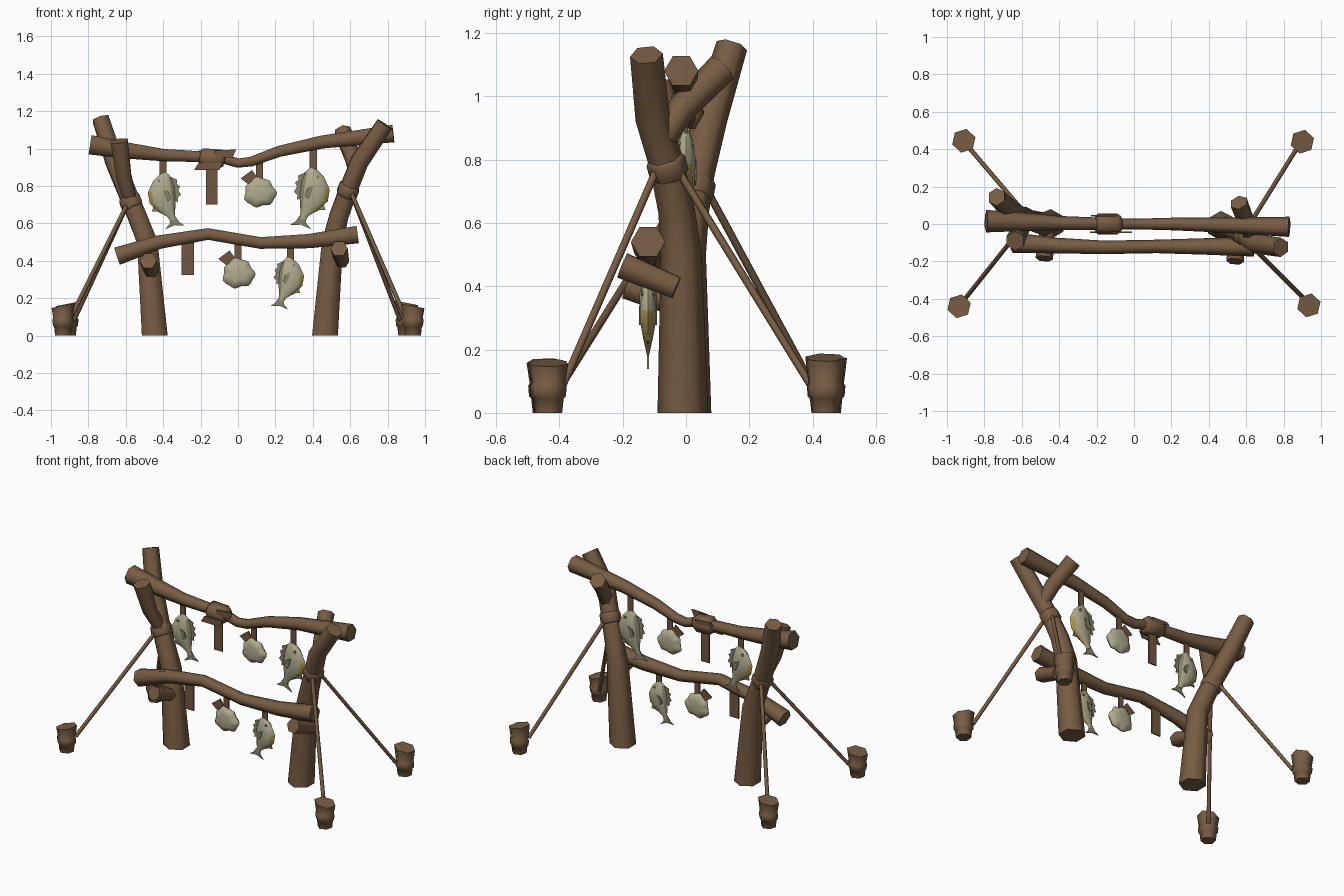
import bpy, bmesh, math
from mathutils import Vector as V

if "Cube" in bpy.data.objects:
    bpy.data.objects.remove(bpy.data.objects["Cube"])


def mat(name, r, g, b):
    m = bpy.data.materials.new(name)
    m.diffuse_color = (r, g, b, 1)
    m.use_nodes = True
    m.node_tree.nodes["Principled BSDF"].inputs["Base Color"].default_value = m.diffuse_color
    return m


WOOD = mat("brown wood", .185, .108, .057)
STRAP = mat("strap brown", .165, .095, .05)
PALE = mat("pale flesh", .44, .41, .27)
GREY = mat("olive grey scale", .24, .23, .14)
GOLD = mat("yellow belly", .40, .29, .07)


def finish(bm, name, mats, smooth=65):
    bmesh.ops.recalc_face_normals(bm, faces=bm.faces)
    me = bpy.data.meshes.new(name)
    bm.to_mesh(me)
    bm.free()
    for m in mats:
        me.materials.append(m)
    ob = bpy.data.objects.new(name, me)
    bpy.context.collection.objects.link(ob)
    if smooth:
        bpy.context.view_layer.objects.active = ob
        ob.select_set(True)
        bpy.ops.object.shade_smooth_by_angle(angle=math.radians(smooth))
        ob.select_set(False)
    return ob


def loft(bm, rings):
    # skin closed rings and cap both ends
    vs = [[bm.verts.new(p) for p in r] for r in rings]
    n = len(vs[0])
    faces = []
    for a, b in zip(vs, vs[1:]):
        for i in range(n):
            j = (i + 1) % n
            faces.append(bm.faces.new((a[i], a[j], b[j], b[i])))
    bm.faces.new(vs[0])
    bm.faces.new(vs[-1])
    return faces


def tube(name, pts, ref=(0, 0, 1), sides=6, material=WOOD, ground=False):
    # pts: (x, y, z, radius)
    P = [V(p[:3]) for p in pts]
    rings = []
    for i, p in enumerate(P):
        d = (P[min(i + 1, len(P) - 1)] - P[max(i - 1, 0)]).normalized()
        u = d.cross(V(ref)).normalized()
        w = d.cross(u)
        ring = []
        for k in range(sides):
            a = 2 * math.pi * k / sides
            q = p + (u * math.cos(a) + w * math.sin(a)) * pts[i][3]
            if ground and i == 0:
                q.z = 0
            ring.append(q)
        rings.append(ring)
    bm = bmesh.new()
    loft(bm, rings)
    return finish(bm, name, [material])


def plate(name, outline, y, t=.008, material=STRAP):
    # flat piece in the xz plane
    bm = bmesh.new()
    loft(bm, [[(x, y + s * t / 2, z) for x, z in outline] for s in (-1, 1)])
    return finish(bm, name, [material], 0)


def strap(name, x, z0, z1, w, y):
    plate(name, [(x - w, z0), (x + w, z0), (x + w, z1), (x - w, z1)], y)


# Forked posts
X = (1, 0, 0)
tube("left_post", [(-.445, 0, 0, .08), (-.485, 0, .5, .063), (-.54, .015, .64, .058),
                   (-.59, .035, .76, .056), (-.66, .075, .93, .056), (-.735, .145, 1.16, .05)], X, ground=True)
tube("right_post", [(.465, -.01, 0, .08), (.505, -.015, .5, .065), (.54, -.03, .64, .058),
                    (.59, -.06, .78, .055), (.65, -.105, .93, .055), (.785, -.125, 1.13, .052)], X, ground=True)
tube("left_fork", [(-.575, .02, .72, .04), (-.61, -.04, .85, .046), (-.635, -.09, 1.04, .053)], X)
tube("right_fork", [(.63, -.07, .87, .04), (.61, -.015, .96, .046), (.56, .115, 1.09, .05)], X)

# Rope bindings on posts
tube("left_binding", [(-.56, .02, .68, .06), (-.565, .022, .69, .065), (-.58, .03, .73, .065), (-.584, .032, .74, .06)], X)
tube("right_binding", [(.575, -.05, .745, .056), (.58, -.053, .755, .063), (.596, -.064, .795, .063), (.6, -.067, .805, .056)], X)

# Beams
tube("top_beam", [(-.79, .015, 1.02, .06), (-.6, .012, .99, .05), (-.4, .005, .965, .038), (-.1, 0, .952, .031),
                  (0, 0, .922, .029), (.07, 0, .93, .03), (.22, 0, .985, .034), (.45, -.005, 1.035, .04), (.83, -.015, 1.08, .054)])
tube("lower_beam", [(-.645, -.1, .425, .055), (-.42, -.115, .5, .042), (-.16, -.125, .543, .036),
                    (.12, -.12, .495, .036), (.38, -.12, .505, .044), (.64, -.12, .54, .054)])

# Pegs carrying the lower beam
tube("left_peg", [(-.46, .0, .33, .04), (-.48, -.185, .4, .047)])
tube("right_peg", [(.555, -.03, .395, .04), (.54, -.2, .465, .047)])

# Stakes and guy ropes
for side, depth, x, y, top in (("left", "back", -.91, .445, .17), ("right", "back", .9, .44, .175),
                               ("left", "front", -.935, -.44, .16), ("right", "front", .935, -.435, .158)):
    s = 1 if x > 0 else -1
    f = 1 if y > 0 else -1
    bm = bmesh.new()
    rings = []
    for z, r in ((0, .045), (.045, .05), (.052, .057), (.085, .06), (.093, .055), (top, .065)):
        ring = []
        for k in range(6):
            a = k * math.pi / 3 + .3
            cx, cy = r * math.cos(a), r * math.sin(a)
            ring.append((x + cx, y + cy, z + (-.2 * s * cx if z == top else 0)))
        rings.append(ring)
    loft(bm, rings)
    finish(bm, f"{side}_{depth}_stake", [WOOD])
    start = (.6, -.06 + .03 * f, .775) if s > 0 else (-.585, .03 + .03 * f, .715)
    tube(f"{side}_{depth}_rope", [(*start, .012), (x - .035 * s, y - .045 * f, .085, .012)])

# Cloth wrap knotted on the top beam
tube("beam_wrap", [(-.205, 0, .955, .045), (-.19, 0, .952, .057), (-.09, 0, .945, .057), (-.07, 0, .94, .042)])
plate("wrap_end_right", [(-.12, .955), (-.03, .95), (-.01, .995), (-.12, .99)], -.045)
plate("wrap_end_left", [(-.235, .885), (-.1, .885), (-.08, .925), (-.21, .925)], -.045)
plate("wrap_end_back", [(-.23, .975), (-.1, .955), (-.1, .985), (-.21, .99)], .045)

# Hanging straps
for n, (x, z0, z1, w, y) in enumerate(((-.14, .7, .93, .03, 0), (-.4, .84, .95, .019, 0), (.115, .82, .94, .019, 0),
                                      (.403, .87, 1.01, .02, 0), (-.268, .325, .52, .033, -.12),
                                      (0, .39, .51, .018, -.12), (.28, .39, .5, .019, -.12))):
    strap(f"strap_{n + 1}", x, z0, z1, w, y)
for n, (x, z, y) in enumerate(((.065, .84, 0), (-.055, .41, -.12))):
    plate(f"strap_tail_{n + 1}", [(x - .05, z), (x + .01, z + .045), (x + .05, z - .01), (x, z - .04)], y)


# Fish hanging by the head; m mirrors left to right
def fish(name, hx, y, hz, k, m):
    def at(p):
        return hx + p[0] * k * m, hz + p[1] * k
    spine = [(0, 0, .016, .008), (-.006, -.03, .048, .02), (-.01, -.085, .072, .028), (-.002, -.145, .07, .026),
             (.02, -.195, .045, .017), (.042, -.228, .02, .009), (.052, -.25, .016, .005)]
    rings = []
    for sx, sz, w, t in spine:
        ring = []
        for i in range(8):
            a = i * math.pi / 4
            px, pz = at((sx + w * math.cos(a), sz + w * .25 * math.cos(a)))
            ring.append((px, y + t * k * math.sin(a), pz))
        rings.append(ring)
    bm = bmesh.new()
    for n, f in enumerate(loft(bm, rings)):
        seg, side = divmod(n, 8)
        if side in (3, 4) and 1 < seg < 5:
            f.material_index = 2      # belly
        elif side in (0, 7) and seg > 0:
            f.material_index = 1      # back
    finish(bm, name, [PALE, GREY, GOLD], 50)
    fins = {"tail": [(.04, -.225), (.062, -.225), (.085, -.26), (.115, -.28), (.062, -.278), (.01, -.3), (.035, -.27)],
            "back_fin": [(.04, -.02), (.075, -.035), (.072, -.055), (.09, -.07), (.08, -.09), (.095, -.115),
                         (.078, -.13), (.08, -.155), (.05, -.14)],
            "belly_fin": [(-.05, -.17), (-.06, -.205), (-.03, -.205), (-.012, -.215), (.0, -.19)]}
    for part, shape in fins.items():
        plate(f"{name}_{part}", [at(p) for p in shape], y, .006, GREY)
    for s, nm in ((-1, "front"), (1, "rear")):
        plate(f"{name}_{nm}_side_fin", [at(p) for p in ((.0, -.085), (.03, -.1), (.042, -.135), (.025, -.15), (.01, -.125))],
              y + s * .027 * k, .008, GREY)
        plate(f"{name}_{nm}_eye", [at((-.022 + .009 * math.cos(i * 1.047), -.042 + .009 * math.sin(i * 1.047))) for i in range(6)],
              y + s * .02 * k, .008, GREY)


fish("fish_left", -.4, 0, .868, 1, 1)
fish("fish_right", .402, 0, .893, 1.08, -1)
fish("fish_lower", .278, -.12, .415, .92, -1)

# Flat scalloped fillets
for name, cx, y, cz in (("upper_fillet", .117, 0, .765), ("lower_fillet", .002, -.12, .332)):
    bm = bmesh.new()
    rings = []
    for dy, k in ((-.027, .5), (-.02, .82), (0, 1), (.02, .82), (.027, .5)):
        ring = []
        for i in range(28):
            a = 2 * math.pi * i / 28
            r = k * (.081 + .005 * math.cos(7 * a) + .005 * math.cos(3 * a + 1))
            ring.append((cx + r * 1.04 * math.cos(a), y + dy, cz + r * .98 * math.sin(a)))
        rings.append(ring)
    loft(bm, rings)
    finish(bm, name, [PALE], 50)
